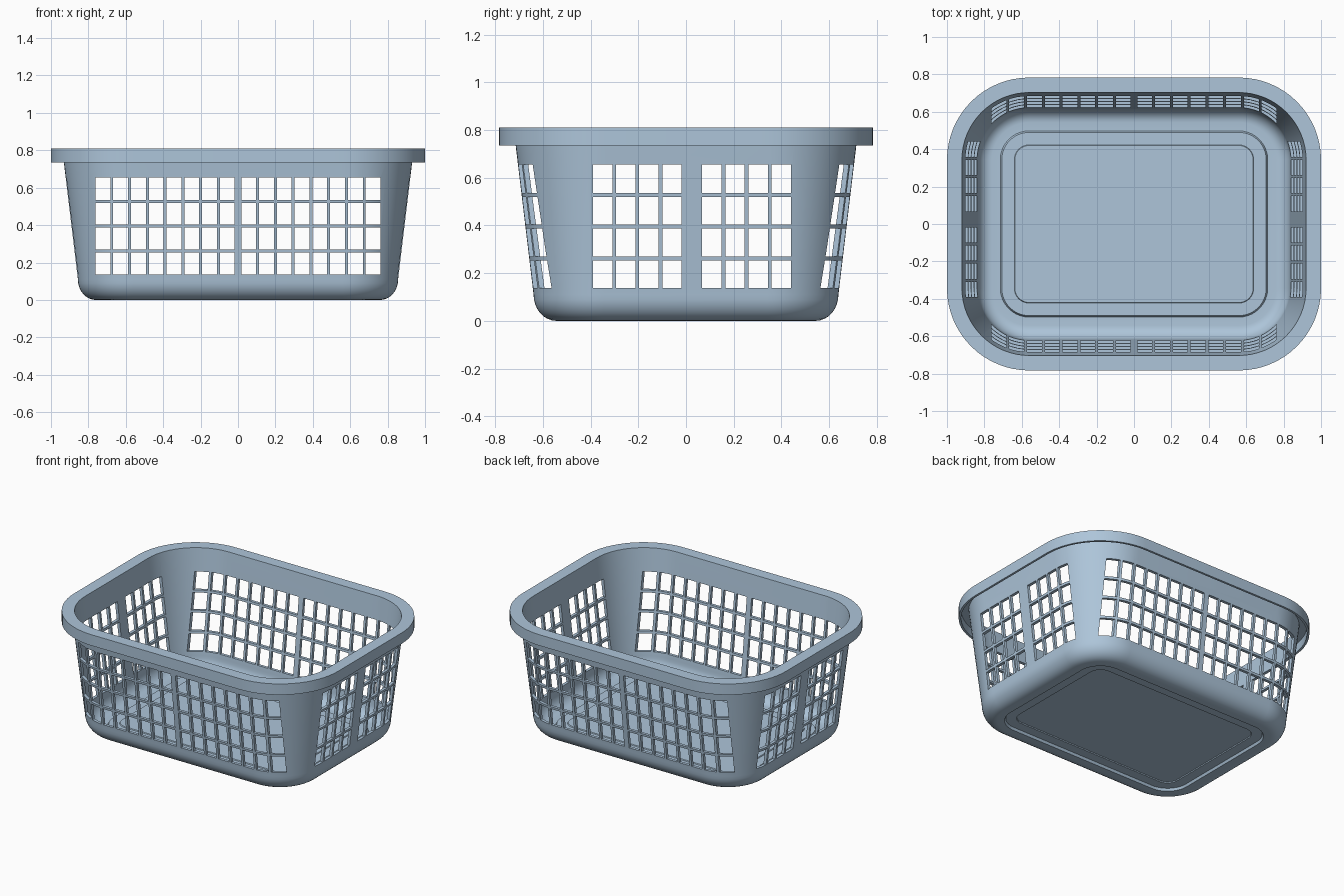
import bpy, bmesh
from math import sin, cos, pi

if "Cube" in bpy.data.objects:
    bpy.data.objects.remove(bpy.data.objects["Cube"])

CORE_X, CORE_Y = 0.56, 0.343  # corner centres shared by every cross-section
SEG = 16                      # segments per corner


def ring(bm, r, z):
    """Rounded rectangle of corner radius r at height z."""
    pts = []
    for q, (sx, sy) in enumerate([(1, 1), (-1, 1), (-1, -1), (1, -1)]):
        for i in range(SEG + 1):
            a = (q + i / SEG) * pi / 2
            pts.append(bm.verts.new((sx * CORE_X + r * cos(a), sy * CORE_Y + r * sin(a), z)))
    return pts


def arc(cr, cz, rr, rz, n=8):
    """Quarter curve from the floor up to the wall."""
    return [(cr + rr * sin(i / n * pi / 2), cz - rz * cos(i / n * pi / 2)) for i in range(n + 1)]


def finish(bm, name):
    bmesh.ops.recalc_face_normals(bm, faces=bm.faces)
    me = bpy.data.meshes.new(name)
    bm.to_mesh(me)
    bm.free()
    ob = bpy.data.objects.new(name, me)
    bpy.context.collection.objects.link(ob)
    return ob


# Basket shell: stepped underside, wall, hollow rim lip, inner wall, inner floor
profile = [(0.077, 0.022), (0.08, 0.016), (0.147, 0.016), (0.155, 0.0)]
profile += arc(0.20, 0.11, 0.096, 0.11)
profile += [(0.371, 0.735), (0.378, 0.793), (0.425, 0.793), (0.425, 0.735),
            (0.44, 0.735), (0.44, 0.81), (0.36, 0.81)]
profile += arc(0.20, 0.11, 0.076, 0.09)[::-1]
profile += [(0.155, 0.02), (0.147, 0.035), (0.08, 0.035), (0.077, 0.041)]

bm = bmesh.new()
rings = [ring(bm, r, z) for r, z in profile]
for a, b in zip(rings, rings[1:]):
    for i in range(len(a)):
        j = (i + 1) % len(a)
        bm.faces.new((a[i], a[j], b[j], b[i]))
bm.faces.new(rings[0])
bm.faces.new(rings[-1])
basket = finish(bm, "laundry_basket")
plastic = bpy.data.materials.new("blue_plastic")
plastic.diffuse_color = (0.42, 0.56, 0.70, 1)
plastic.use_nodes = True
plastic.node_tree.nodes["Principled BSDF"].inputs["Base Color"].default_value = plastic.diffuse_color
basket.data.materials.append(plastic)


def cutter(name, columns, along_y):
    """Grid of long boxes that punch the window cells through opposite walls."""
    rows = [(0.137, 0.253), (0.269, 0.388), (0.404, 0.519), (0.535, 0.655)]
    bm = bmesh.new()
    for c0, c1 in columns:
        for z0, z1 in rows:
            box = bmesh.ops.create_cube(bm, size=1)["verts"]
            for v in box:
                c = (c0 + c1) / 2 + v.co.x * (c1 - c0)
                d = v.co.y * 3
                z = (z0 + z1) / 2 + v.co.z * (z1 - z0)
                v.co = (c, d, z) if along_y else (d, c, z)
    ob = finish(bm, name)
    ob.hide_render = True
    ob.data.materials.append(plastic)
    return ob


def panels(mid, start, end, count, bar=0.016):
    """Cell spans of two mirrored panels either side of a centre post."""
    pitch = (end - start + bar) / count
    half = [(start + i * pitch, start + (i + 1) * pitch - bar) for i in range(count)]
    return [(mid + a, mid + b) for a, b in half] + [(mid - b, mid - a) for a, b in half]


# Long sides: two panels of eight cells; short sides: two panels of four
cutters = [cutter("long_side_cutter", panels(0, 0.018, 0.762, 8), True),
           cutter("short_side_cutter", panels(0.025, 0.043, 0.415, 4), False)]

bpy.context.view_layer.objects.active = basket
basket.select_set(True)
for cut in cutters:
    mod = basket.modifiers.new("windows", "BOOLEAN")
    mod.operation = "DIFFERENCE"
    mod.solver = "EXACT"
    mod.object = cut
    bpy.ops.object.modifier_apply(modifier=mod.name)
    bpy.data.objects.remove(cut)

bpy.ops.object.shade_smooth_by_angle(angle=0.52)
